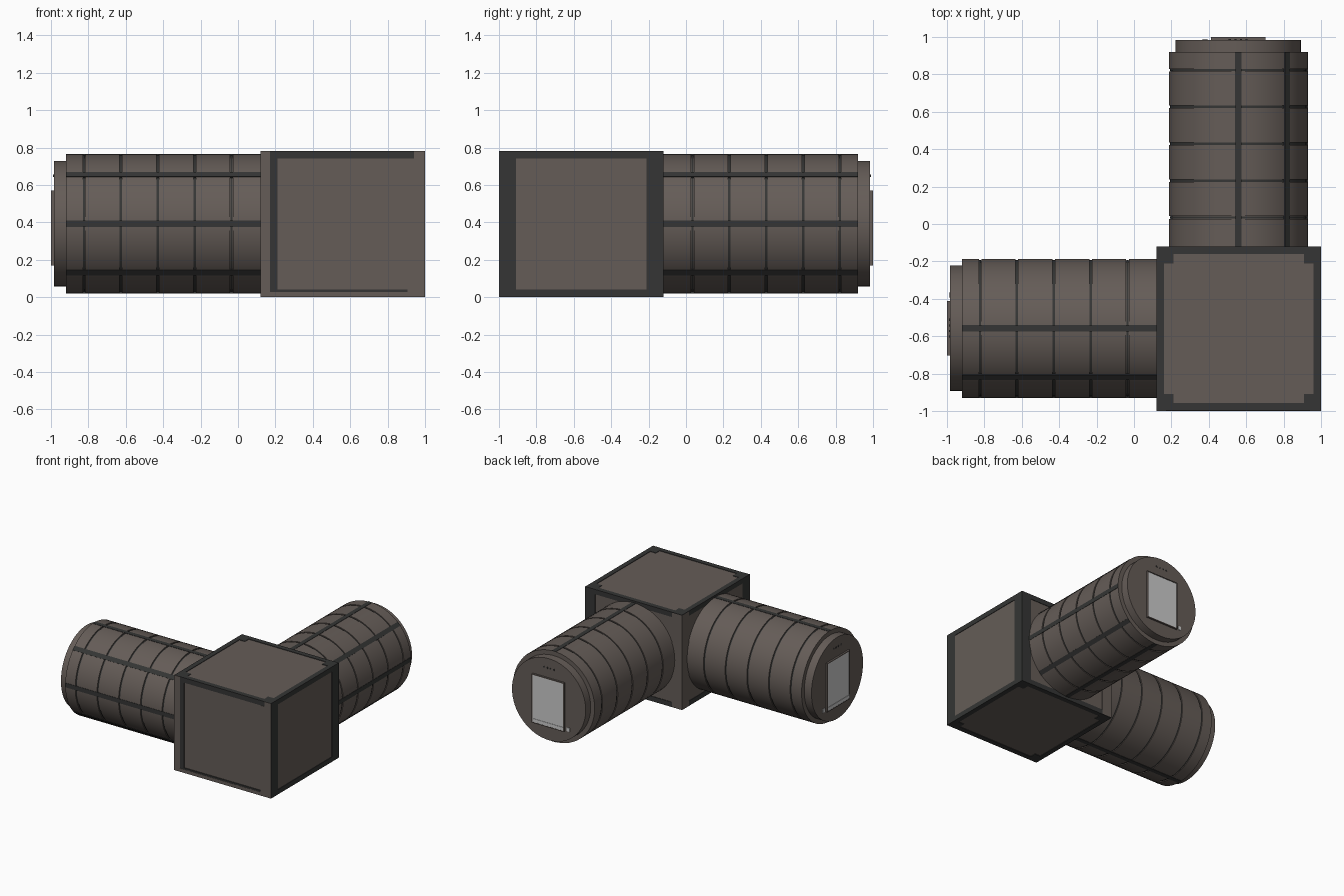
import bpy, bmesh, math
from mathutils import Matrix, Vector

if "Cube" in bpy.data.objects:
    bpy.data.objects.remove(bpy.data.objects["Cube"])


def material(name, rgb):
    m = bpy.data.materials.new(name)
    m.diffuse_color = (*rgb, 1)
    m.use_nodes = True
    m.node_tree.nodes["Principled BSDF"].inputs["Base Color"].default_value = m.diffuse_color
    return m


BROWN = material("brown_hull", (0.13, 0.108, 0.096))
DARK = material("dark_trim", (0.035, 0.036, 0.035))
GREY = material("door_grey", (0.75, 0.75, 0.75))
PALE = material("pale_sill", (0.8, 0.8, 0.8))

CZ = 0.393                      # height of the tube axes


def finish(bm, name, mat, matrix=None, smooth=False):
    if matrix is not None:
        bmesh.ops.transform(bm, matrix=matrix, verts=bm.verts)
    bmesh.ops.recalc_face_normals(bm, faces=bm.faces)
    me = bpy.data.meshes.new(name)
    bm.to_mesh(me)
    bm.free()
    ob = bpy.data.objects.new(name, me)
    bpy.context.collection.objects.link(ob)
    me.materials.append(mat)
    if smooth:
        bpy.ops.object.select_all(action='DESELECT')
        ob.select_set(True)
        bpy.context.view_layer.objects.active = ob
        bpy.ops.object.shade_smooth_by_angle(angle=math.radians(30))
    return ob


def add_box(bm, lo, hi, rot=None):
    lo, hi = Vector(lo), Vector(hi)
    m = Matrix.Translation((lo + hi) / 2) @ Matrix.Diagonal((*(hi - lo), 1))
    bmesh.ops.create_cube(bm, size=1, matrix=(rot @ m) if rot else m)


def boxes(name, mat, items, matrix=None):
    bm = bmesh.new()
    for lo, hi in items:
        add_box(bm, lo, hi)
    return finish(bm, name, mat, matrix)


def lathe(name, profile, mat, matrix, segs=64):
    # profile holds (distance along axis, radius); axis is local x
    bm = bmesh.new()
    rings = []
    for u, r in profile:
        rings.append([bm.verts.new((u, r * math.cos(2 * math.pi * i / segs),
                                    r * math.sin(2 * math.pi * i / segs)))
                      for i in range(segs)])
    for a, b in zip(rings, rings[1:]):
        for i in range(segs):
            j = (i + 1) % segs
            bm.faces.new((a[i], a[j], b[j], b[i]))
    bm.faces.new(rings[0])
    bm.faces.new(rings[-1])
    return finish(bm, name, mat, matrix, smooth=True)


# Corner block: inset core
X0, X1, Y0, Y1, H = 0.12, 1.0, -1.0, -0.12, 0.78
e = 0.004
boxes("corner_block", BROWN, [((X0 + e, Y0 + 2 * e, e), (X1 - e, Y1 - e, H - e))])

# Block frame: corner posts and edge beams
P, B = 0.09, 0.04
yf = Y0 + e / 2
posts = [((X1 - P, yf, 0), (X1, yf + P, H)),
         ((X1 - P, Y1 - P, 0), (X1, Y1, H)),
         ((X0, yf, 0), (X0 + P, yf + P, H))]
boxes("frame_posts", DARK, posts)
beams = []
for z in (0, H - B):
    for y in (yf, Y1 - B):
        beams.append(((X0 + P, y, z), (X1 - P, y + B, z + B)))
    for x in (X0, X1 - B):
        beams.append(((x, yf + P, z), (x + B, Y1 - P, z + B)))
boxes("frame_beams", DARK, beams)

# Inner corner post is hull coloured, with dark ends
boxes("inner_post", BROWN, [((X0, Y1 - P, e), (X0 + P, Y1, H - e))])
boxes("inner_post_ends", DARK, [((X0, Y1 - P, z), (X0 + P, Y1, z + e)) for z in (0, H - e)])

# Front cover plates over part of the frame
boxes("front_plates", BROWN, [((X0, Y0, 0), (0.172, yf, H)),
                              ((0.94, Y0, 0), (X1, yf, H)),
                              ((0.905, Y0, 0), (0.94, yf, 0.74)),
                              ((0.172, Y0, 0), (0.905, yf, 0.028))])


# Tube arms: local x = outward, local y = outer side, origin on the axis
ARMS = {
    "left": Matrix(((-1, 0, 0, 0), (0, -1, 0, -0.557), (0, 0, 1, CZ), (0, 0, 0, 1))),
    "back": Matrix(((0, 1, 0, 0.557), (1, 0, 0, 0), (0, 0, 1, CZ), (0, 0, 0, 1))),
}
R, CAP, G, D = 0.371, 0.335, 0.007, 0.008

for side, M in ARMS.items():
    # Hull with ring grooves
    prof = [(-0.14, R)]
    for i in range(5):
        u = 0.035 + i * 0.197
        prof += [(u - G, R), (u - G, R - D), (u + G, R - D), (u + G, R)]
    prof += [(0.92, R), (0.92, CAP), (0.985, CAP)]
    lathe(side + "_tube", prof, BROWN, M)

    # Dark groove bands
    for i in range(5):
        u = 0.035 + i * 0.197
        lathe(f"{side}_groove_band_{i + 1}",
              [(u - G * 0.9, R - D + 0.002), (u + G * 0.9, R - D + 0.002)], DARK, M)

    # Lengthwise strips on the outer half
    bm = bmesh.new()
    for k in range(-2, 3):
        add_box(bm, (-0.13, R - 0.02, -0.018), (0.92, R + 0.0015, 0.018),
                Matrix.Rotation(k * math.pi / 4, 4, 'X'))
    finish(bm, side + "_strips", DARK, M)

    # Door frame, door and sill
    w, lo, hi = 0.146, -0.223, 0.178
    t = 0.007
    boxes(side + "_door_frame", BROWN, [
        ((0.97, -w, lo), (1.0, -w + t, hi)), ((0.97, w - t, lo), (1.0, w, hi)),
        ((0.97, -w + t, hi - t), (1.0, w - t, hi)),
        ((0.97, -w + t, lo), (1.0, w - t, lo + t))], M)
    boxes(side + "_door", GREY, [((0.97, -w + t, lo + t), (0.996, w - t, hi - t))], M)
    boxes(side + "_door_sill", PALE,
          [((0.98, -w + t, lo + t), (0.999, w - t, lo + 0.035))], M)

    # Small indicator studs above the door
    boxes(side + "_studs", DARK, [((0.98, v - 0.006, 0.25), (0.988, v + 0.006, 0.262))
                                  for v in (-0.045, -0.015, 0.015, 0.045)], M)
    # Door control beside the sill
    boxes(side + "_door_control", PALE,
          [((0.98, -0.19, -0.215), (0.99, -0.165, -0.185))], M)
